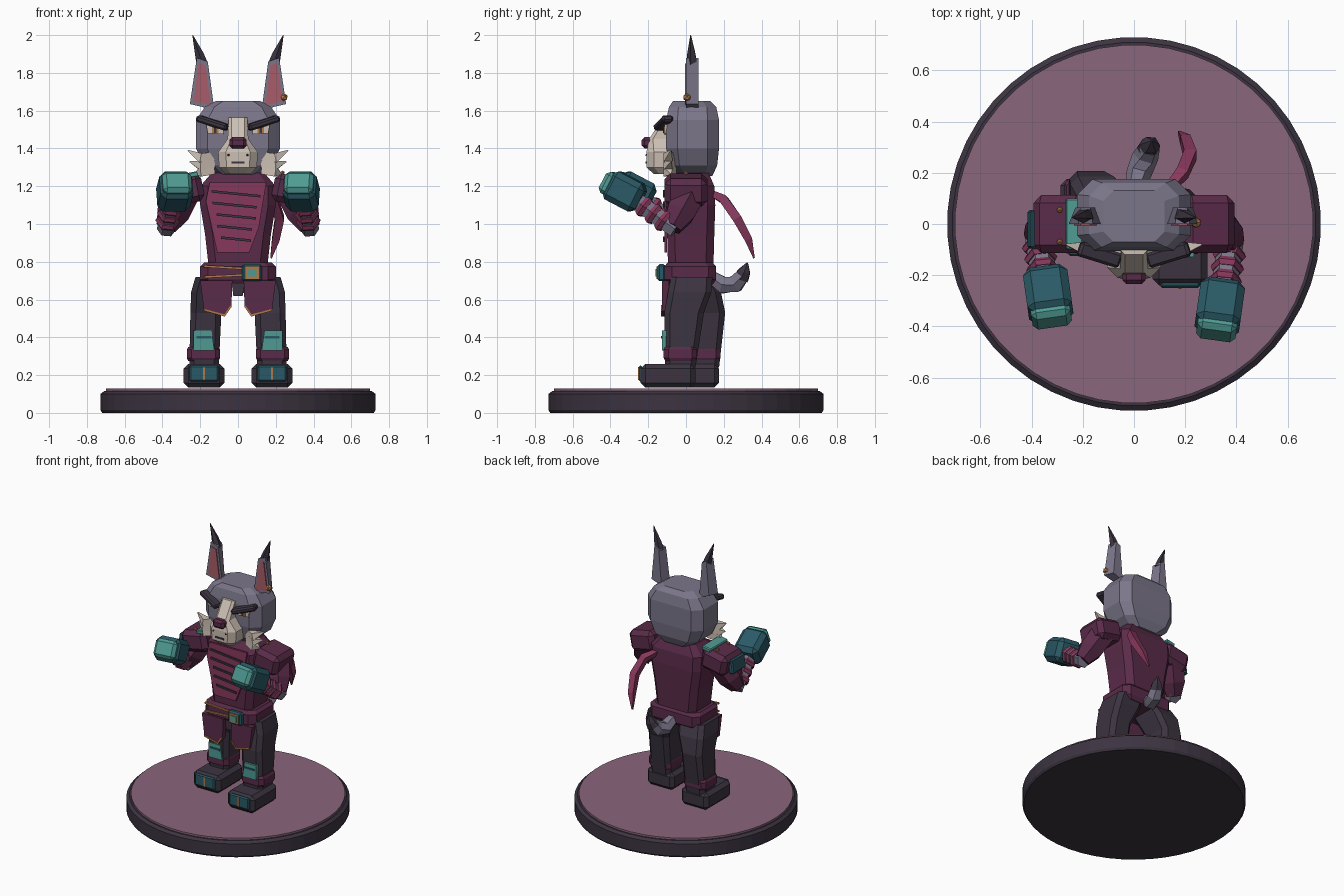
import bpy, bmesh, math
from mathutils import Vector, Euler, Matrix

cube = bpy.data.objects.get("Cube")
if cube:
    bpy.data.objects.remove(cube)


def material(name, hex_code):
    rgb = [int(hex_code[i:i + 2], 16) / 255 for i in (0, 2, 4)]
    colour = [c / 12.92 if c < 0.04 else ((c + 0.055) / 1.055) ** 2.4 for c in rgb] + [1]
    mat = bpy.data.materials.new(name)
    mat.use_nodes = True
    mat.diffuse_color = colour
    mat.node_tree.nodes["Principled BSDF"].inputs["Base Color"].default_value = colour
    return mat


MAUVE = material("dusty mauve", "8a667c")
GREY = material("grey fur", "7b768a")
DARK = material("dark cloth", "3c3441")
MAROON = material("maroon cloth", "5a2b49")
CRIMSON = material("crimson cloth", "87385c")
TEAL = material("deep teal", "2a5a66")
AQUA = material("light teal", "4f9a92")
CREAM = material("cream fur", "cdc0b4")
ORANGE = material("copper trim", "b07a48")
PINK = material("inner ear pink", "a85c68")


def finish(name, bm, mat):
    bmesh.ops.recalc_face_normals(bm, faces=bm.faces)
    mesh = bpy.data.meshes.new(name)
    bm.to_mesh(mesh)
    bm.free()
    mesh.materials.append(mat)
    obj = bpy.data.objects.new(name, mesh)
    bpy.context.collection.objects.link(obj)
    return obj


def skin(name, rings, mat):
    """Join rings of points into a closed solid."""
    bm = bmesh.new()
    loops = [[bm.verts.new(p) for p in ring] for ring in rings]
    for low, high in zip(loops, loops[1:]):
        n = len(low)
        for i in range(n):
            j = (i + 1) % n
            bm.faces.new((low[i], low[j], high[j], high[i]))
    bm.faces.new(loops[0][::-1])
    bm.faces.new(loops[-1])
    return finish(name, bm, mat)


def loft(name, sections, mat):
    """Stack chamfered rectangles: z, centre x, centre y, half x, half y, chamfer."""
    rings = []
    for z, cx, cy, hx, hy, c in sections:
        corners = [(hx, hy - c), (hx - c, hy), (c - hx, hy), (-hx, hy - c),
                   (-hx, c - hy), (c - hx, -hy), (hx - c, -hy), (hx, c - hy)]
        rings.append([(cx + x, cy + y, z) for x, y in corners])
    return skin(name, rings, mat)


def tube(name, path, radii, mat, sides=6):
    """Sweep a polygon along a path."""
    path = [Vector(p) for p in path]
    span = (path[-1] - path[0]).normalized()
    ref = Vector((1, 0, 0)) if abs(span.x) < 0.8 else Vector((0, 1, 0))
    rings = []
    for i, p in enumerate(path):
        t = (path[min(i + 1, len(path) - 1)] - path[max(i - 1, 0)]).normalized()
        u = t.cross(ref).normalized()
        v = t.cross(u)
        turns = [2 * math.pi * (k + 0.5) / sides for k in range(sides)]
        rings.append([p + (u * math.cos(a) + v * math.sin(a)) * radii[i] for a in turns])
    return skin(name, rings, mat)


def prism(name, outline, front, back, mat, s=1, shrink=1):
    """Extrude an x-z outline from front to back, optionally narrowing the back."""
    mx = sum(p[0] for p in outline) / len(outline)
    rear = [(s * (mx + (x - mx) * shrink), back, z) for x, z in outline]
    return skin(name, [[(s * x, front, z) for x, z in outline], rear], mat)


def box(name, centre, size, mat, bevel=0, rot=(0, 0, 0)):
    bm = bmesh.new()
    bmesh.ops.create_cube(bm, size=1, matrix=Matrix.Diagonal((*size, 1)))
    if bevel:
        bmesh.ops.bevel(bm, geom=bm.edges[:], offset=bevel, segments=1, affect='EDGES')
    bm.transform(Matrix.Translation(centre) @ Euler(rot).to_matrix().to_4x4())
    return finish(name, bm, mat)


def stud(name, centre, radius, mat):
    bm = bmesh.new()
    bmesh.ops.create_icosphere(bm, subdivisions=1, radius=radius,
                               matrix=Matrix.Translation(centre))
    return finish(name, bm, mat)


# Round display base
tube("base_rim", [(0, 0, z) for z in (0, .015, .1, .115)], (.72, .73, .73, .71), DARK, 48)
tube("base_top", [(0, 0, .11), (0, 0, .128)], (.7, .7), MAUVE, 48)

# Torso, belt and tabard
loft("torso", [(.77, 0, .025, .155, .12, .04), (.95, 0, .025, .175, .125, .04),
               (1.1, 0, .025, .2, .13, .04), (1.2, 0, .025, .2, .125, .04),
               (1.27, 0, .04, .14, .08, .03)], MAROON)
prism("chest_panel", [(-.11, .85), (.06, .85), (.11, .98), (.15, 1.22), (-.15, 1.22),
                      (-.17, 1.12)], -.114, -.1, CRIMSON)
for i in range(5):
    box("chest_strap", (-.01 - .008 * (i % 2), -.117, 1.16 - .06 * i),
        (.26 - .025 * i, .012, .013), DARK, rot=(0, .1, 0))
loft("belt", [(.68, 0, .022, .18, .12, .04), (.705, 0, .022, .2, .137, .04),
              (.775, 0, .022, .2, .137, .04), (.795, 0, .022, .18, .12, .04)], MAROON)
for z, tilt in ((.77, .06), (.725, -.05)):
    box("belt_trim", (-.07, -.117, z), (.22, .012, .012), ORANGE, rot=(0, tilt, 0))
box("buckle_plate", (.075, -.13, .742), (.105, .04, .09), TEAL, .01)
box("buckle_frame", (.075, -.15, .742), (.072, .012, .068), ORANGE)
box("buckle_gem", (.075, -.156, .742), (.045, .01, .042), AQUA)
prism("tabard_middle", [(-.035, .7), (.035, .7), (.025, .62), (-.025, .62)],
      -.1, -.07, DARK)

# Legs, boots and tabard flaps; the left leg steps forward
for s, side, step in ((1, "left", 0), (-1, "right", .125)):
    x = s * .18
    loft(side + "_leg", [(.24, x, -.03 + step, .078, .08, .025),
                         (.53, s * .17, -.01 + step * .9, .082, .105, .03),
                         (.64, s * .148, .02 + step * .4, .1, .115, .03),
                         (.72, s * .125, .03, .1, .11, .03)], DARK)
    loft(side + "_ankle_cuff", [(z, s * .183, -.03 + step, w, w, .025)
                                for z, w in ((.275, .08), (.29, .088), (.335, .088), (.35, .08))],
         MAROON)
    box(side + "_boot", (s * .18, -.095 + step, .197), (.215, .29, .125), DARK, .025)
    box(side + "_toe_cap", (x, -.24 + step, .208), (.155, .02, .085), TEAL, .008)
    box(side + "_toe_stripe", (x, -.25 + step, .208), (.012, .008, .07), ORANGE)
    prism(side + "_knee_pad", [(.125, .33), (.235, .33), (.235, .435), (.14, .435)],
          -.128 + step, -.09 + step, AQUA, s)
    box(side + "_knee_slot", (x, -.129 + step, .4), (.08, .008, .012), TEAL)
    prism(side + "_tabard_flap", [(.03, .7), (.035, .56), (.07, .51), (.18, .54), (.2, .7)],
          -.126, -.09, MAROON, s)
    prism(side + "_flap_trim", [(.035, .56), (.07, .51), (.18, .54), (.18, .55),
                                (.072, .522), (.04, .57)], -.133, -.124, ORANGE, s)

# Shoulders, arms and fists raised in a guard
for s, side, back in ((1, "left", 0), (-1, "right", .05)):
    box(side + "_shoulder_pad", (s * .285, 0, 1.18), (.2, .225, .15), MAROON, .03,
        (0, s * .2, 0))
    elbow = Vector((s * .38, -.075 + back / 2, .98))
    wrist = Vector((s * .35, -.26 + back, 1.12))
    tube(side + "_upper_arm", [(s * .29, .03, 1.17), elbow.lerp((s * .29, .03, 1.17), .4), elbow],
         (.09, .088, .055), MAROON)
    tube(side + "_forearm", [elbow + Vector((0, .02, -.01)), wrist], (.05, .052), GREY)
    for f in (.25, .52, .79):
        spot = elbow.lerp(wrist, f)
        half = (wrist - elbow) * .085
        tube(side + "_wrist_wrap", [spot - half, spot, spot + half], (.056, .066, .056), CRIMSON)
    turn = (-.48, 0, -s * .14)
    fist = Vector((s * .335, -.325 + back, 1.172))
    reach = Euler(turn).to_matrix() @ Vector((0, -1, 0))
    box(side + "_glove", fist, (.175, .2, .165), TEAL, .03, turn)
    box(side + "_knuckle_guard", fist + reach * .095, (.155, .06, .125), AQUA, .02, turn)

# Plates and studs on the right shoulder
box("right_collar_plate", (-.23, 0, 1.262), (.07, .2, .03), AQUA, .006, (0, -.2, 0))
box("right_arm_plate", (-.392, -.02, 1.16), (.035, .15, .1), TEAL, .008, (0, .15, 0))
for y in (.055, -.07):
    stud("shoulder_stud", (-.29, y, 1.258), .013, ORANGE)
stud("left_shoulder_stud", (.235, 0, 1.27), .013, ORANGE)

# Head, muzzle and nose
loft("head", [(1.255, 0, .05, .11, .09, .04), (1.31, 0, .04, .18, .125, .05),
              (1.4, 0, .035, .222, .14, .06), (1.55, 0, .035, .222, .14, .06),
              (1.62, 0, .035, .175, .125, .05), (1.65, 0, .03, .12, .1, .04)], GREY)
loft("muzzle", [(1.265, 0, -.1, .07, .07, .03), (1.3, 0, -.12, .1, .09, .04),
                (1.38, 0, -.12, .105, .09, .04), (1.45, 0, -.11, .055, .085, .02),
                (1.565, 0, -.09, .05, .03, .015)], CREAM)
box("nose", (0, -.207, 1.43), (.09, .055, .06), MAROON, .015)
box("mouth", (0, -.21, 1.325), (.07, .008, .012), DARK)

# Eyes, brows, cheek tufts and ears
for s, side in ((1, "left"), (-1, "right")):
    stud(side + "_whisker_dot", (s * .05, -.207, 1.365), .008, DARK)
    prism(side + "_eye", [(.075, 1.475), (.16, 1.48), (.17, 1.53), (.08, 1.51)],
          -.113, -.1, CREAM, s)
    box(side + "_iris", (s * .12, -.114, 1.498), (.036, .008, .036), ORANGE)
    box(side + "_pupil", (s * .12, -.118, 1.498), (.014, .006, .03), DARK)
    box(side + "_brow", (s * .135, -.12, 1.535), (.175, .06, .036), DARK, .01,
        (0, -s * .3, s * .3))
    for z, x, rise in ((1.36, .265, .03), (1.32, .255, .01), (1.285, .23, -.02)):
        tube(side + "_cheek_tuft", [(s * .13, -.07, z), (s * .2, -.095, z - .01),
                                    (s * x, -.08, z + rise)], (.03, .035, .004), CREAM, 4)
    prism(side + "_ear", [(.125, 1.605), (.255, 1.635), (.218, 1.88), (.16, 1.86)],
          0, .065, GREY, s, .6)
    prism(side + "_inner_ear", [(.145, 1.63), (.235, 1.65), (.208, 1.85), (.172, 1.84)],
          -.006, .004, PINK, s)
    tube(side + "_ear_tuft", [(s * .188, .033, 1.84), (s * .205, .03, 1.9),
                              (s * .24, .025, 2)], (.033, .024, .002), DARK, 5)
stud("left_ear_ring", (.243, .005, 1.67), .022, ORANGE)

# Tail and scarf end
tube("tail", [(0, .12, .73), (.02, .2, .675), (.045, .265, .685), (.06, .3, .73)],
     (.035, .05, .052, .042), GREY)
tube("tail_tip", [(.055, .292, .715), (.066, .31, .75), (.07, .325, .795)],
     (.046, .036, .004), DARK)
tube("scarf_end", [(.12, .12, 1.17), (.19, .2, 1.13), (.22, .27, 1.03), (.2, .33, .92),
                   (.175, .36, .82)], (.02, .032, .034, .028, .006), CRIMSON, 4)
